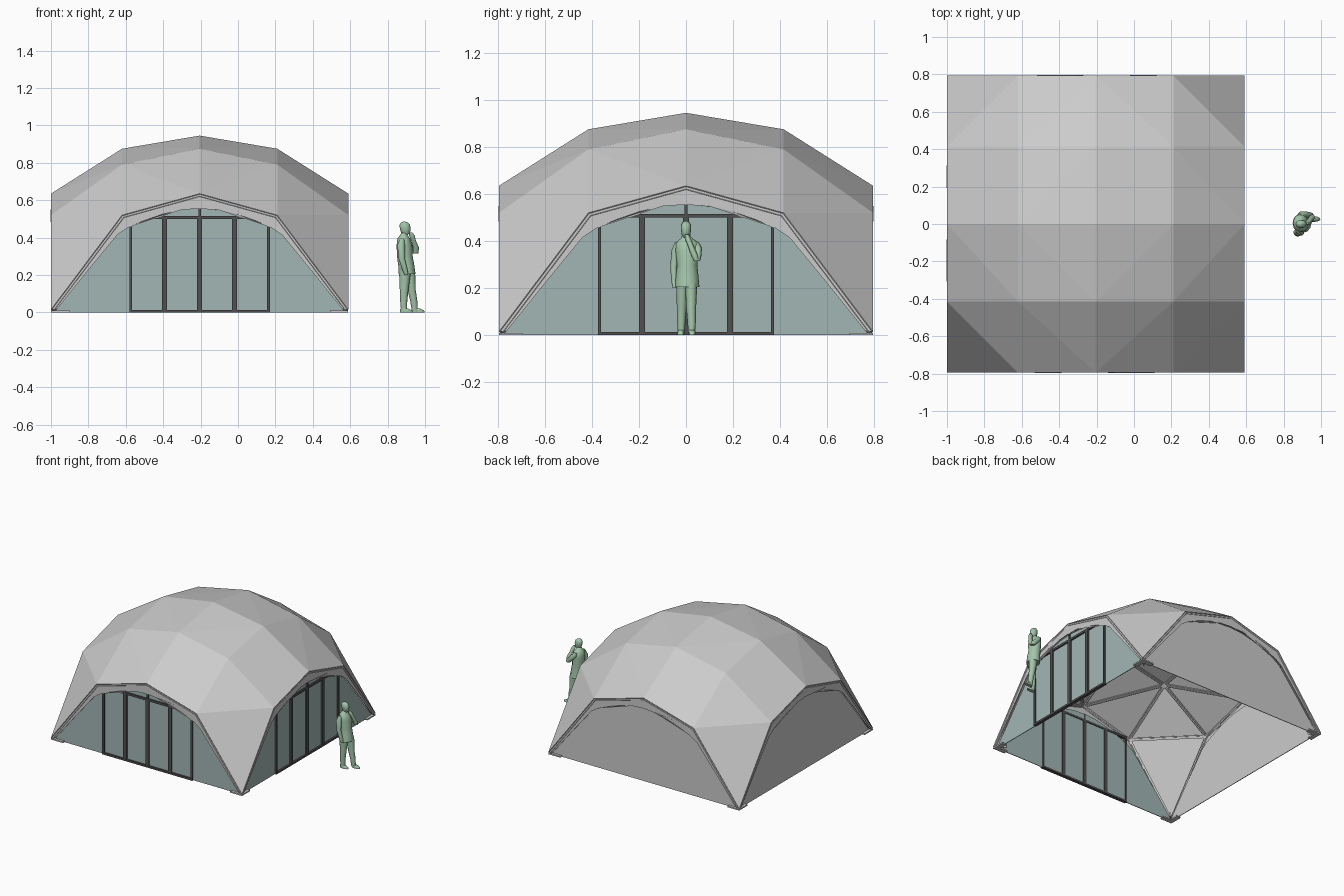
import bpy, bmesh, math
from mathutils import Vector, Matrix

if "Cube" in bpy.data.objects:
    bpy.data.objects.remove(bpy.data.objects["Cube"])

CX = -0.205                      # dome centre
R, M = 0.795, 0.415              # half width, inner grid line
BASE = Matrix.Translation((CX, 0, 0))


def mat(name, col):
    m = bpy.data.materials.new(name)
    m.diffuse_color = (*col, 1)
    m.use_nodes = True
    m.node_tree.nodes["Principled BSDF"].inputs["Base Color"].default_value = m.diffuse_color
    return m


GLASS = mat("glass_tint", (0.36, 0.47, 0.46))
DARK = mat("dark_frame", (0.08, 0.08, 0.08))
GREEN = mat("figure_green", (0.37, 0.56, 0.40))


def obj(name, bm, matrix=Matrix(), material=None, solid=0):
    bmesh.ops.recalc_face_normals(bm, faces=bm.faces)
    me = bpy.data.meshes.new(name)
    bm.to_mesh(me)
    bm.free()
    o = bpy.data.objects.new(name, me)
    bpy.context.collection.objects.link(o)
    o.matrix_world = matrix
    if material:
        me.materials.append(material)
    if solid:
        s = o.modifiers.new("thickness", 'SOLIDIFY')
        s.thickness = solid
    return o


def box(bm, c, size, rot=Matrix()):
    bmesh.ops.create_cube(bm, size=1, matrix=Matrix.Translation(c) @ rot @ Matrix.Diagonal((*size, 1)))


def panel(name, pts, y, matrix, material=None):
    """Flat upright polygon with thickness, drawn in x and z."""
    bm = bmesh.new()
    f = bm.faces.new([bm.verts.new((x, y, z)) for x, z in pts])
    bmesh.ops.triangulate(bm, faces=[f])
    return obj(name, bm, matrix, material, 0.005)


# faceted roof: 5 x 5 grid of points, triangulated symmetrically
STEP = [-R, -M, 0, M, R]
H = [[0.945, 0.875, 0.635], [0.875, 0.79, 0.52], [0.635, 0.52, 0.015]]
bm = bmesh.new()
g = [[bm.verts.new((STEP[i], STEP[j], H[abs(i - 2)][abs(j - 2)])) for j in range(5)] for i in range(5)]
for i in range(4):
    for j in range(4):
        a, b, c, d = g[i][j], g[i + 1][j], g[i + 1][j + 1], g[i][j + 1]
        tris = [(a, b, d), (b, c, d)] if (i < 2) == (j < 2) else [(a, b, c), (a, c, d)]
        for t in tris:
            bm.faces.new(t)
edges = [(e.verts[0].co.copy(), e.verts[1].co.copy()) for e in bm.edges]
nodes = [v.co.copy() for v in bm.verts if abs(v.co.x) < 0.7 and abs(v.co.y) < 0.7]
bmesh.ops.recalc_face_normals(bm, faces=bm.faces)
if sum(f.normal.z for f in bm.faces) < 0:
    bmesh.ops.reverse_faces(bm, faces=bm.faces)
obj("roof_panels", bm, BASE, None, 0.005)

# struts with a T section along every roof edge, hubs at the inner joints
bm = bmesh.new()
for p, q in edges:
    p, q = p * 0.985, q * 0.985
    mid = (p + q) / 2
    x = (q - p).normalized()
    out = (mid - Vector((0, 0, -0.1))).normalized()
    y = out.cross(x).normalized()
    z = x.cross(y)
    rot = Matrix((x, y, z)).transposed().to_4x4()
    box(bm, mid, ((q - p).length, 0.022, 0.008), rot)
    box(bm, mid - z * 0.008, ((q - p).length, 0.009, 0.012), rot)
for p in nodes:
    rot = Vector((0, 0, 1)).rotation_difference(p + Vector((0, 0, 0.1))).to_matrix().to_4x4()
    bmesh.ops.create_cone(bm, cap_ends=True, segments=12, radius1=0.02, radius2=0.02, depth=0.022,
                          matrix=Matrix.Translation(p * 0.977) @ rot)
obj("roof_struts", bm, BASE)

# four sides: arch band, wall panel, and doors on the front and right
half = [(0, 0.555), (0.1, 0.548), (0.2, 0.525), (0.3, 0.49), (0.38, 0.455), (0.44, 0.415), (0.6, 0.22), (0.762, 0.018)]
curve = [(-x, z) for x, z in half[:0:-1]] + half
outer = [(-R, 0.015), (-M, 0.52), (0, 0.635), (M, 0.52), (R, 0.015)]
wall = [(-0.775, 0)] + [(x, z + 0.004) for x, z in curve] + [(0.775, 0)]
for k, side in enumerate(["front", "right", "back", "left"]):
    mx = BASE @ Matrix.Rotation(k * math.pi / 2, 4, 'Z')
    panel(side + "_arch_band", outer + curve[::-1], -0.792, mx)
    panel(side + "_wall", wall, -0.775, mx, GLASS if k < 2 else None)
    if k < 2:
        bm = bmesh.new()
        for x, w in [(-0.368, 0.014), (-0.187, 0.026), (0, 0.026), (0.187, 0.026), (0.368, 0.014)]:
            box(bm, (x, -0.776, 0.257), (w, 0.02, 0.514))
        box(bm, (0, -0.776, 0.508), (0.75, 0.02, 0.016))
        box(bm, (0, -0.776, 0.007), (0.75, 0.024, 0.014))
        box(bm, (0, -0.776, 0.535), (0.012, 0.02, 0.045))
        obj(side + "_door_frame", bm, mx, DARK)

# anchor plates at the four corners
bm = bmesh.new()
for sx in (-1, 1):
    for sy in (-1, 1):
        box(bm, (sx * 0.745, sy * 0.777, 0.005), (0.098, 0.034, 0.01))
        box(bm, (sx * 0.777, sy * 0.745, 0.005), (0.034, 0.098, 0.01))
        box(bm, (sx * 0.752, sy * 0.752, 0.02), (0.06, 0.008, 0.03),
            Matrix.Rotation(sx * sy * math.pi / 4, 4, 'Z'))
obj("corner_feet", bm, BASE)


# standing figure, lofted from horizontal ellipses: x, y, z, rx, ry
def loft(name, rings, n=12):
    bm = bmesh.new()
    loops = []
    for x, y, z, rx, ry in rings:
        loops.append([bm.verts.new((x + rx * math.cos(t * math.tau / n), y + ry * math.sin(t * math.tau / n), z))
                      for t in range(n)])
    for a, b in zip(loops, loops[1:]):
        for t in range(n):
            bm.faces.new((a[t], a[(t + 1) % n], b[(t + 1) % n], b[t]))
    bm.faces.new(loops[0])
    bm.faces.new(loops[-1])
    o = obj(name, bm, Matrix(), GREEN)
    for f in o.data.polygons:
        f.use_smooth = len(f.vertices) == 4


loft("figure_jacket", [(0.903, 0.005, 0.205, 0.046, 0.052), (0.9, 0.005, 0.25, 0.043, 0.048),
                       (0.892, 0.005, 0.3, 0.042, 0.043), (0.89, 0.005, 0.36, 0.042, 0.05),
                       (0.886, 0.005, 0.395, 0.034, 0.048), (0.886, 0.003, 0.41, 0.022, 0.026),
                       (0.888, 0, 0.425, 0.015, 0.016)])
loft("figure_head", [(0.896, 0, 0.413, 0.012, 0.01), (0.896, 0, 0.425, 0.024, 0.018), (0.894, 0, 0.45, 0.029, 0.022),
                     (0.891, 0, 0.47, 0.027, 0.021), (0.889, 0, 0.481, 0.017, 0.014), (0.889, 0, 0.485, 0.006, 0.005)])
loft("figure_left_leg", [(0.945, 0.024, 0.008, 0.016, 0.014), (0.94, 0.024, 0.06, 0.019, 0.018),
                         (0.928, 0.022, 0.12, 0.022, 0.021), (0.915, 0.022, 0.22, 0.032, 0.026)])
loft("figure_right_leg", [(0.888, -0.02, 0.008, 0.016, 0.014), (0.886, -0.02, 0.06, 0.019, 0.018),
                          (0.888, -0.018, 0.12, 0.023, 0.021), (0.893, -0.016, 0.22, 0.032, 0.026)])
for nm, x, y in [("left", 0.963, 0.026), ("right", 0.9, -0.022)]:
    loft("figure_%s_shoe" % nm, [(x, y, 0, 0.034, 0.014), (x, y, 0.008, 0.034, 0.015), (x - 0.012, y, 0.022, 0.02, 0.013)])
loft("figure_right_arm", [(0.9, -0.048, 0.2, 0.01, 0.008), (0.893, -0.05, 0.225, 0.014, 0.012),
                          (0.875, -0.052, 0.29, 0.017, 0.015), (0.872, -0.045, 0.36, 0.02, 0.017),
                          (0.878, -0.035, 0.395, 0.012, 0.012)])
loft("figure_left_upper_arm", [(0.945, 0.048, 0.315, 0.014, 0.012), (0.932, 0.05, 0.335, 0.024, 0.015),
                               (0.9, 0.052, 0.37, 0.022, 0.016), (0.885, 0.042, 0.397, 0.013, 0.012)])
loft("figure_left_forearm", [(0.95, 0.045, 0.315, 0.014, 0.012), (0.952, 0.034, 0.345, 0.016, 0.014),
                             (0.938, 0.018, 0.385, 0.013, 0.012), (0.93, 0.008, 0.41, 0.015, 0.013),
                             (0.924, 0.004, 0.428, 0.008, 0.008)])
